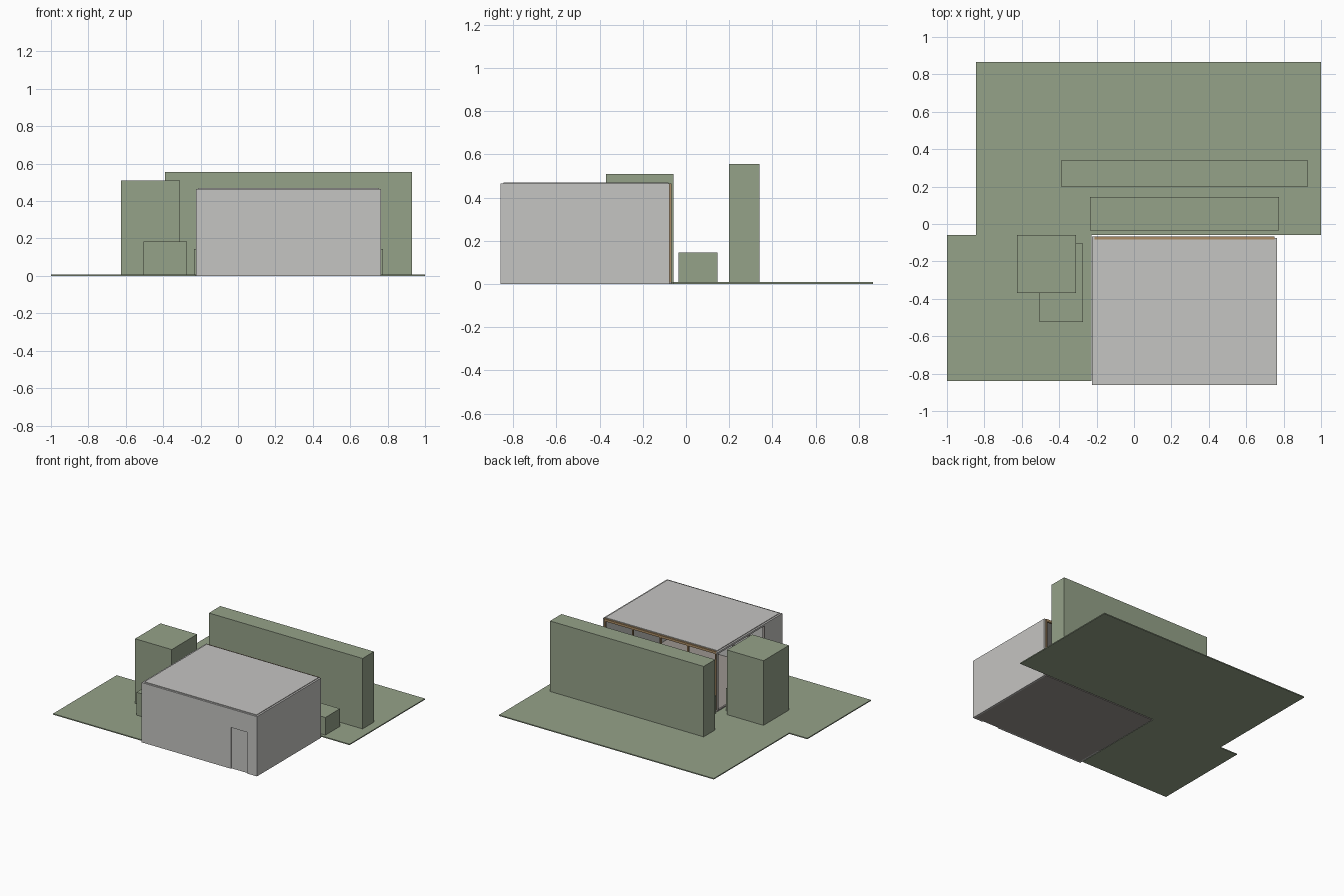
import bpy, bmesh

if "Cube" in bpy.data.objects:
    bpy.data.objects.remove(bpy.data.objects["Cube"])


def mat(name, r, g, b):
    m = bpy.data.materials.new(name)
    m.diffuse_color = (r, g, b, 1)
    m.use_nodes = True
    m.node_tree.nodes["Principled BSDF"].inputs["Base Color"].default_value = m.diffuse_color
    return m


GREEN = mat("garden green", 0.30, 0.36, 0.25)
WALL = mat("wall grey", 0.56, 0.555, 0.54)
FLOOR = mat("floor grey", 0.33, 0.30, 0.28)
WOOD = mat("window wood", 0.40, 0.26, 0.13)
FRAME = mat("frame grey", 0.33, 0.31, 0.29)


def prism(name, outline, z0, z1, material):
    """Extrude a flat outline from z0 up to z1."""
    bm = bmesh.new()
    face = bm.faces.new([bm.verts.new((x, y, z0)) for x, y in outline])
    new = bmesh.ops.extrude_face_region(bm, geom=[face])["geom"]
    for v in new:
        if isinstance(v, bmesh.types.BMVert):
            v.co.z = z1
    bmesh.ops.recalc_face_normals(bm, faces=bm.faces)
    me = bpy.data.meshes.new(name)
    bm.to_mesh(me)
    bm.free()
    me.materials.append(material)
    ob = bpy.data.objects.new(name, me)
    bpy.context.collection.objects.link(ob)
    return ob


def box(name, x0, x1, y0, y1, z0, z1, material):
    return prism(name, [(x0, y0), (x1, y0), (x1, y1), (x0, y1)], z0, z1, material)


# L-shaped garden ground
prism("garden_ground", [(-1, -0.84), (-0.228, -0.84), (-0.228, -0.06), (1, -0.06),
                        (1, 0.866), (-0.845, 0.866), (-0.845, -0.06), (-1, -0.06)],
      0, 0.008, GREEN)

# Planting blocks
box("tall_hedge", -0.39, 0.93, 0.20, 0.34, 0.008, 0.555, GREEN)
box("low_hedge", -0.235, 0.775, -0.035, 0.145, 0.008, 0.145, GREEN)
box("tree_block", -0.625, -0.31, -0.37, -0.058, 0.008, 0.51, GREEN)
box("shrub_block", -0.505, -0.272, -0.523, -0.105, 0.008, 0.185, GREEN)

# Room shell
X0, X1, Y0, Y1, H, T = -0.225, 0.765, -0.86, -0.068, 0.464, 0.014
box("floor", X0 + T, X1 - T, Y0 + T, Y1, 0, 0.008, FLOOR)
box("roof", X0 + T, X1 - T, Y0 + T, Y1 - T, H - 0.01, 0.469, WALL)
box("right_wall", X1 - T, X1, Y0, Y1 - 0.008, 0, H, WALL)
box("left_wall", X0, X0 + T, Y0, -0.65, 0, H, WALL)

# Front wall around a recessed door
DX0, DX1, DH = 0.54, 0.68, 0.32
box("front_wall_left", X0 + T, DX0, Y0, Y0 + T, 0, H, WALL)
box("front_wall_right", DX1, X1 - T, Y0, Y0 + T, 0, H, WALL)
box("front_wall_lintel", DX0, DX1, Y0, Y0 + T, DH, H, WALL)
box("front_door", DX0, DX1, Y0 + 0.008, Y0 + T, 0, DH, WALL)

# Wooden window wall along the back: rails and five posts
box("back_top_rail", X0 + T, X1 - T, Y1 - T, Y1, H - 0.018, H, WOOD)
box("back_bottom_rail", X0 + T, X1 - T, Y1 - T, Y1, 0.008, 0.02, WOOD)
step = (X1 - X0 - 2 * T - 0.01) / 4
for i in range(5):
    x = X0 + T + i * step
    box("back_post", x, x + 0.01, Y1 - T, Y1, 0.02, H - 0.018, WOOD)

# Left side opening: rails and posts
box("left_top_rail", X0, X0 + T, -0.65, Y1, H - 0.014, H, WALL)
box("left_bottom_rail", X0, X0 + T, -0.65, Y1, 0, 0.014, FRAME)
for y in (-0.65, -0.465, -0.275, Y1 - 0.012):
    box("left_post", X0, X0 + T, y, y + 0.01, 0.014, H - 0.014, FRAME)
